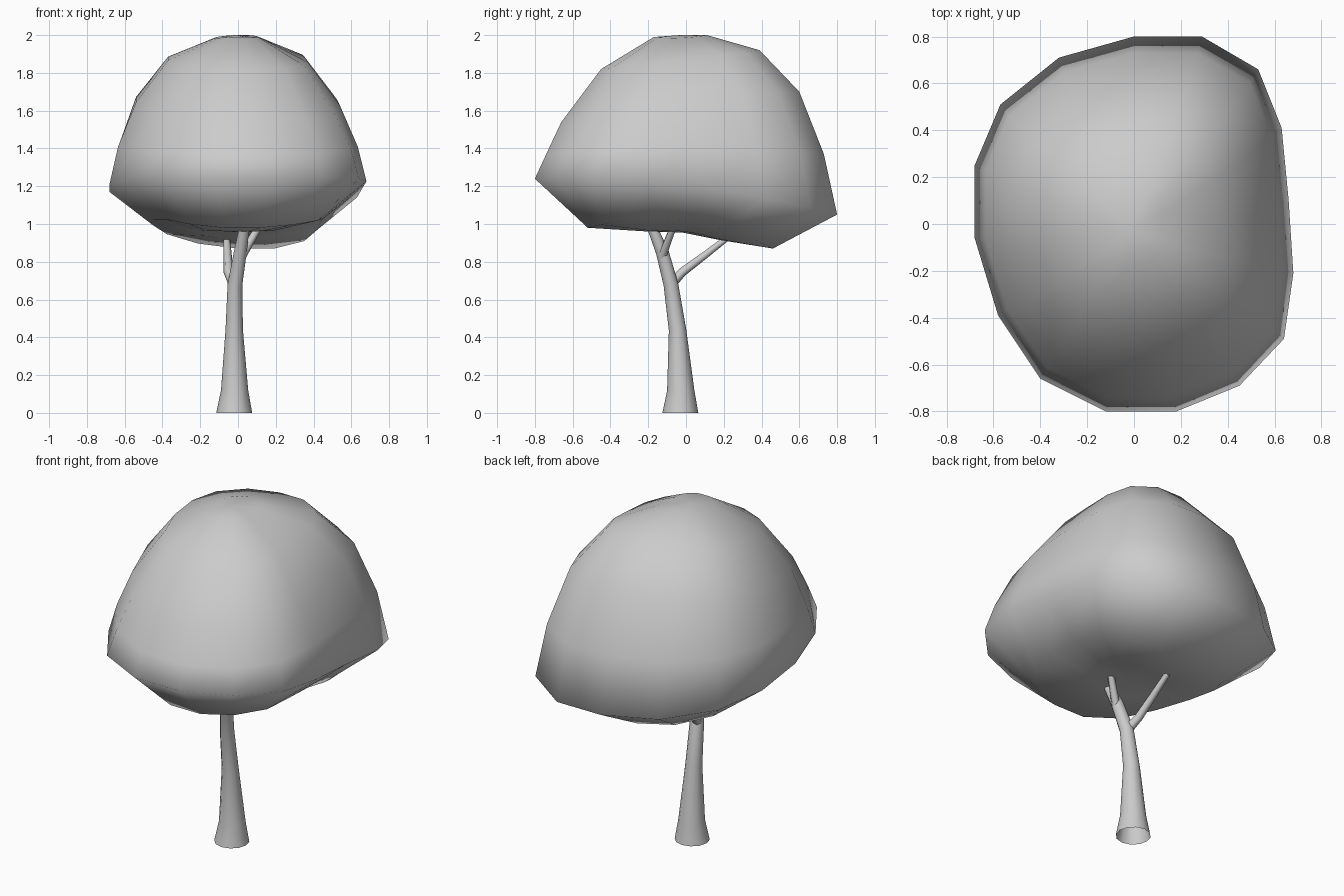
import bpy, bmesh, math
from mathutils import Vector

if "Cube" in bpy.data.objects:
    bpy.data.objects.remove(bpy.data.objects["Cube"])


def make_object(name, rings, cap_start=None, cap_end=None):
    """Skin a list of equal-length rings, optionally closing each end with a point."""
    bm = bmesh.new()
    loops = [[bm.verts.new(p) for p in ring] for ring in rings]
    n = len(loops[0])
    for a, b in zip(loops, loops[1:]):
        for i in range(n):
            j = (i + 1) % n
            bm.faces.new((a[i], a[j], b[j], b[i]))
    for loop, tip in ((loops[0], cap_start), (loops[-1], cap_end)):
        if tip:
            t = bm.verts.new(tip)
            for i in range(n):
                bm.faces.new((loop[i], loop[(i + 1) % n], t))
    bmesh.ops.recalc_face_normals(bm, faces=bm.faces)
    mesh = bpy.data.meshes.new(name)
    bm.to_mesh(mesh)
    bm.free()
    mesh.shade_smooth()
    ob = bpy.data.objects.new(name, mesh)
    bpy.context.collection.objects.link(ob)
    return ob


def tube(name, path, sides):
    """Tapered tube through (x, y, z, radius) stations, base ring level."""
    pts = [Vector(p[:3]) for p in path]
    rings = []
    for k, p in enumerate(pts):
        d = (pts[min(k + 1, len(pts) - 1)] - pts[max(k - 1, 0)]).normalized()
        if p.z == 0:
            d = Vector((0, 0, 1))
        q = Vector((0, 0, 1)).rotation_difference(d)
        rings.append([p + q @ Vector((path[k][3] * math.cos(2 * math.pi * i / sides),
                                      path[k][3] * math.sin(2 * math.pi * i / sides), 0))
                      for i in range(sides)])
    return make_object(name, rings)


# Canopy: one footprint outline, scaled and tilted per ring
outline = [(0, .81), (.29, .80), (.53, .66), (.63, .41), (.66, .10), (.68, -.21),
           (.64, -.49), (.45, -.69), (.18, -.80), (-.12, -.80), (-.40, -.66),
           (-.58, -.39), (-.68, -.06), (-.68, .25), (-.57, .51), (-.32, .71)]
# half width, front y, back y, then z at front, middle and back
levels = [(.12, -.17, .11, 1.99, 1.985, 2.00),
          (.37, -.45, .39, 1.82, 1.87, 1.92),
          (.54, -.66, .60, 1.54, 1.65, 1.70),
          (.635, -.74, .73, 1.37, 1.41, 1.37),
          (.68, -.80, .80, 1.24, 1.205, 1.05),
          (.45, -.52, .46, .98, 1.02, .87),
          (.20, -.20, .18, .96, .96, .915)]
rings = []
for w, yf, yb, zf, zm, zb in levels:
    ring = []
    for x, y in outline:
        t = max(-1, min(1, y / .80))
        z = zm + t * (zb - zf) / 2 + t * t * ((zb + zf) / 2 - zm)
        ring.append((x / .68 * w, (yf + yb) / 2 + t * (yb - yf) / 2, z))
    rings.append(ring)
make_object("canopy", rings, (-.01, -.03, 2.0), (0, -.02, .955))

# Trunk, open at the base
tube("trunk", [(-.02, -.03, 0, .095), (-.018, -.028, .12, .072), (-.02, -.045, .44, .046),
               (-.016, -.08, .68, .039), (.012, -.125, .85, .034),
               (.03, -.17, .96, .028), (.04, -.20, 1.04, .024)], 12)

# Branches
tube("upper_branch", [(.02, -.125, .83, .024), (.06, -.10, .90, .022),
                      (.12, -.06, 1.0, .018)], 6)
tube("back_branch", [(-.02, -.08, .68, .03), (-.05, -.02, .745, .026),
                     (-.055, .10, .835, .022), (-.06, .21, .92, .018)], 6)
